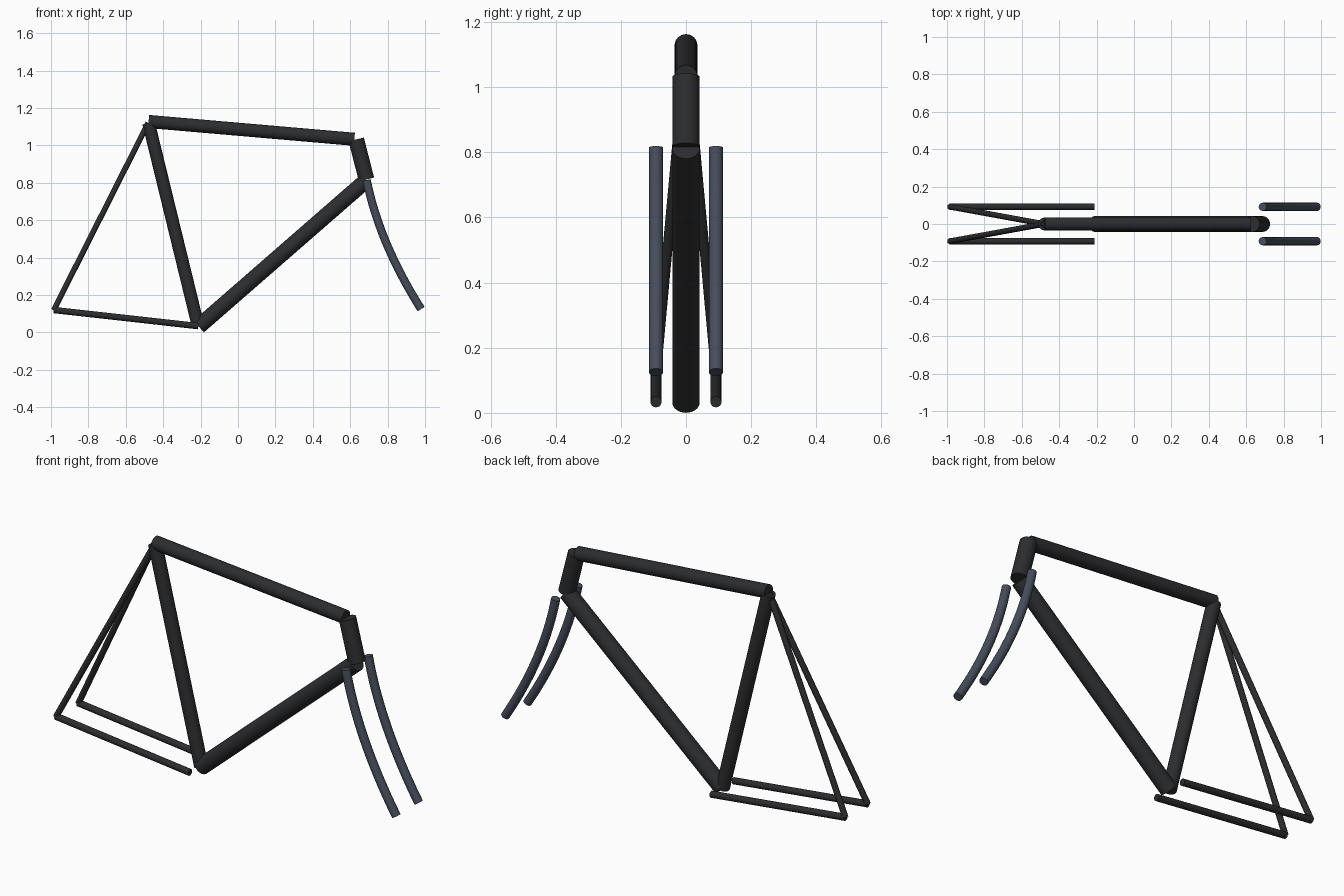
import bpy, math
from mathutils import Vector

if "Cube" in bpy.data.objects:
    bpy.data.objects.remove(bpy.data.objects["Cube"])


def material(name, color):
    m = bpy.data.materials.new(name)
    m.diffuse_color = color
    m.use_nodes = True
    m.node_tree.nodes["Principled BSDF"].inputs["Base Color"].default_value = m.diffuse_color
    return m


FRAME = material("frame_black", (0.025, 0.026, 0.028, 1))
FORK = material("fork_slate", (0.06, 0.075, 0.105, 1))


def smooth(ob, mat):
    ob.data.materials.append(mat)
    bpy.ops.object.select_all(action='DESELECT')
    ob.select_set(True)
    bpy.context.view_layer.objects.active = ob
    bpy.ops.object.shade_smooth_by_angle(angle=math.radians(40))


def tube(name, a, b, r):
    """Capped straight tube from a to b."""
    a, b = Vector(a), Vector(b)
    d = b - a
    bpy.ops.mesh.primitive_cylinder_add(
        vertices=32, radius=r, depth=d.length, location=(a + b) / 2,
        rotation=d.to_track_quat('Z', 'Y').to_euler())
    ob = bpy.context.object
    ob.name = name
    smooth(ob, FRAME)


def blade(name, y):
    """Fork blade: round tube swept along a forward-curving path."""
    p0, p1, p2 = Vector((0.688, y, 0.815)), Vector((0.755, y, 0.48)), Vector((0.979, y, 0.125))
    cu = bpy.data.curves.new(name, 'CURVE')
    cu.dimensions = '3D'
    cu.bevel_depth = 0.022
    cu.bevel_resolution = 6
    cu.resolution_u = 20
    cu.use_fill_caps = True
    sp = cu.splines.new('BEZIER')
    sp.bezier_points.add(1)
    for bp, co, other in zip(sp.bezier_points, (p0, p2), (p2, p0)):
        bp.handle_left_type = bp.handle_right_type = 'FREE'
        inner = co + (p1 - co) * 2 / 3
        outer = co - (p1 - co) * 2 / 3
        bp.co = co
        bp.handle_right, bp.handle_left = (inner, outer) if co == p0 else (outer, inner)
    ob = bpy.data.objects.new(name, cu)
    bpy.context.collection.objects.link(ob)
    bpy.ops.object.select_all(action='DESELECT')
    ob.select_set(True)
    bpy.context.view_layer.objects.active = ob
    bpy.ops.object.convert(target='MESH')
    smooth(bpy.context.object, FORK)


# main triangle
tube("top_tube", (-0.478, 0, 1.128), (0.622, 0, 1.033), 0.035)
tube("seat_tube", (-0.478, 0, 1.12), (-0.213, 0, 0.034), 0.034)
tube("down_tube", (-0.21, 0, 0.032), (0.685, 0, 0.812), 0.042)
tube("head_tube", (0.632, 0, 1.032), (0.687, 0, 0.818), 0.042)

# paired stays and fork blades
for side, s in (("left", 1), ("right", -1)):
    y = 0.092 * s
    tube("seat_stay_" + side, (-0.48, 0, 1.12), (-0.985, y, 0.12), 0.015)
    tube("chain_stay_" + side, (-0.985, y, 0.12), (-0.212, y, 0.034), 0.017)
    blade("fork_blade_" + side, y)
